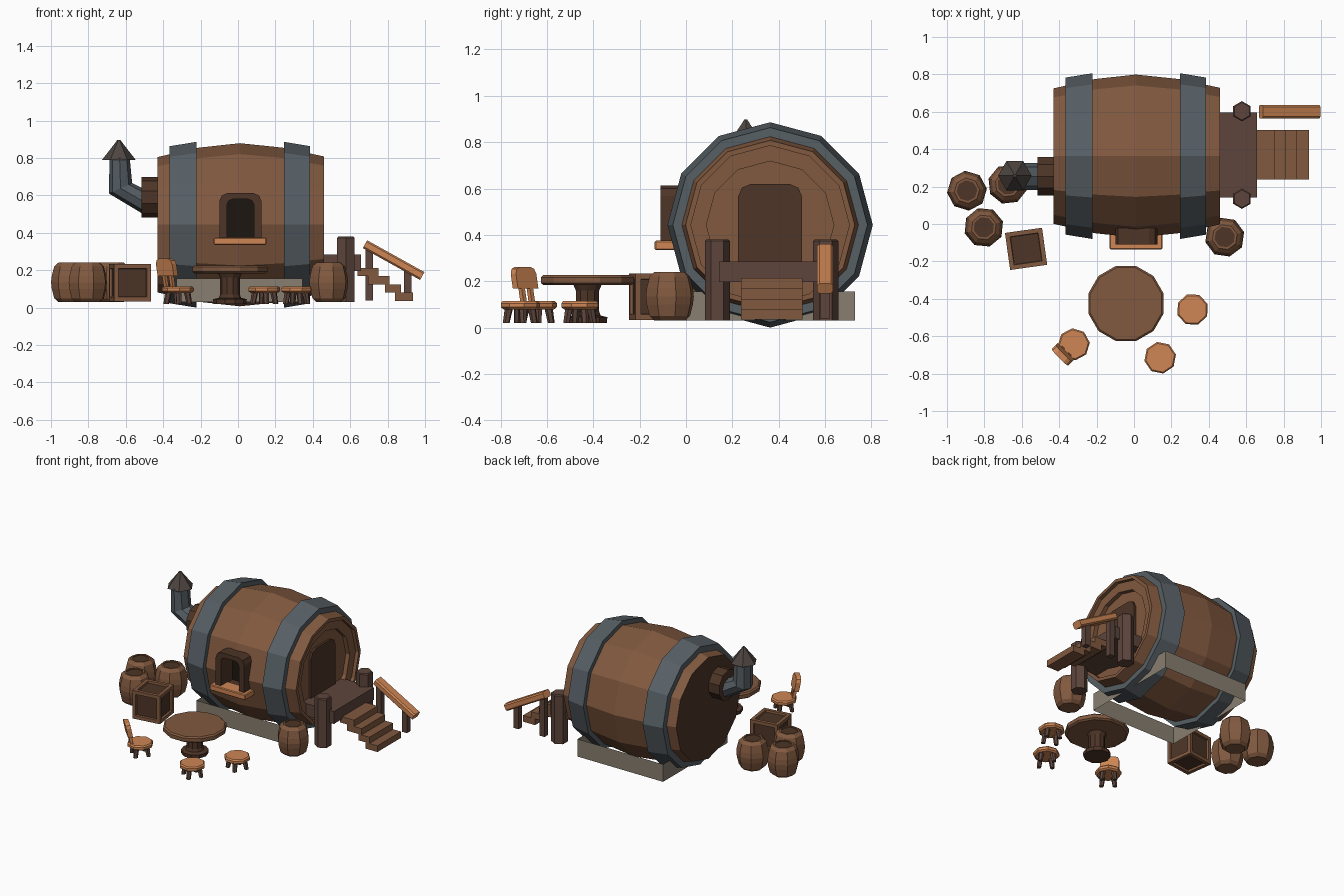
import bpy, bmesh, math
from mathutils import Vector, Matrix

if "Cube" in bpy.data.objects:
    bpy.data.objects.remove(bpy.data.objects["Cube"])


def mat(name, r, g, b):
    m = bpy.data.materials.new(name)
    m.diffuse_color = (r, g, b, 1)
    m.use_nodes = True
    m.node_tree.nodes["Principled BSDF"].inputs["Base Color"].default_value = m.diffuse_color
    return m


WOOD = mat("wood", .22, .10, .05)
DARK = mat("dark_wood", .075, .035, .02)
PLANK = mat("plank_wood", .11, .06, .045)
LIGHT = mat("light_wood", .62, .24, .09)
IRON = mat("iron", .095, .115, .13)
CAP = mat("sooty_metal", .075, .06, .052)
STONE = mat("stone", .25, .21, .16)
BLACK = mat("shadow", .012, .008, .005)


def finish(name, bm, *mats):
    bmesh.ops.remove_doubles(bm, verts=bm.verts, dist=1e-5)
    bmesh.ops.recalc_face_normals(bm, faces=bm.faces)
    me = bpy.data.meshes.new(name)
    bm.to_mesh(me)
    bm.free()
    for m in mats:
        me.materials.append(m)
    ob = bpy.data.objects.new(name, me)
    bpy.context.collection.objects.link(ob)
    return ob


def skin(name, rings, *mats, caps=True, wrap=False):
    """Join successive closed rings of points; the first cap may use a second material."""
    bm = bmesh.new()
    vs = [[bm.verts.new(p) for p in r] for r in rings]
    n = len(rings[0])
    pairs = list(zip(vs, vs[1:])) + ([(vs[-1], vs[0])] if wrap else [])
    for a, b in pairs:
        for i in range(n):
            j = (i + 1) % n
            bm.faces.new((a[i], a[j], b[j], b[i]))
    if caps and not wrap:
        bm.faces.new(vs[0]).material_index = len(mats) - 1
        bm.faces.new(vs[-1])
    return finish(name, bm, *mats)


def lathe(name, prof, n, loc, *mats, axis='z', turn=0.0, **kw):
    """Profile of (radius, height) revolved around z or x."""
    rings = []
    for r, h in prof:
        ring = []
        for i in range(n):
            a = turn + math.tau * i / n
            c, s = r * math.cos(a), r * math.sin(a)
            ring.append(Vector(loc) + Vector((h, c, s) if axis == 'x' else (c, s, h)))
        rings.append(ring)
    return skin(name, rings, *mats, **kw)


def box(name, lo, hi, m, bevel=0.0):
    bm = bmesh.new()
    lo, hi = Vector(lo), Vector(hi)
    bmesh.ops.create_cube(bm, size=1, matrix=Matrix.Translation((lo + hi) / 2) @ Matrix.Diagonal((*(hi - lo), 1)))
    if bevel:
        bmesh.ops.bevel(bm, geom=bm.edges[:], offset=bevel, segments=1, affect='EDGES')
    return finish(name, bm, m)


def arch(w, z0, z1, c):
    """Half-width w, softly rounded upper corners of size c."""
    right = [(w, z0), (w, z1 - c), (w - .3 * c, z1 - .3 * c), (w - c, z1)]
    return right + [(-u, z) for u, z in reversed(right)]


# Great barrel on its side, with a stepped front and a plain back
C = (0, .363, .443)
body = lathe("house_barrel", [(.362, -.43), (.412, -.21), (.436, .01), (.412, .24), (.365, .46), (.342, .46),
             (.342, .435), (.275, .435), (.275, .405)], 12, C, WOOD, DARK, axis='x')
for side, x0, r0, x1, r1 in (("left", -.365, .42, -.222, .443), ("right", .385, .42, .247, .443)):
    lathe(side + "_hoop", [(r0, x0), (r1, x1), (.385, x1), (.36, x0)], 12, C, IRON, axis='x', wrap=True)

# Window: pocket cut in the barrel, arched frame, dark back and sill
cut = box("window_cutter", (-.08, -.3, .36), (.105, .03, .58), DARK)
mod = body.modifiers.new("window", 'BOOLEAN')
mod.operation = 'DIFFERENCE'
mod.object = cut
bpy.context.view_layer.objects.active = body
bpy.ops.object.modifier_apply(modifier="window")
bpy.data.objects.remove(cut)


def wring(pts, y):
    return [(.013 + u, y, z) for u, z in pts]


outer, inner = arch(.113, .35, .613, .045), arch(.072, .37, .58, .03)
skin("window_frame", [wring(outer, .04), wring(outer, -.11), wring(inner, -.11), wring(inner, .04)],
     DARK, wrap=True)
skin("window_pane", [wring(inner, .02), wring(inner, .03)], BLACK)
box("window_sill", (-.13, -.135, .335), (.152, -.03, .375), LIGHT, .005)

# Door
door = arch(.138, .24, .62, .055)
skin("door", [[(x, .363 + u, z) for u, z in door] for x in (.39, .42)], DARK)

# Open stone foundation around the barrel
skin("foundation", [[(x, y, z) for x, y in ((-.33, .003), (.345, .003), (.345, .73), (-.33, .73))]
     for z in (.03, .155)], STONE, caps=False)

# Chimney: collar, elbow pipe and pointed cap
lathe("chimney_collar", [(.108, -.515), (.108, -.42)], 10, (0, .255, .59), DARK, axis='x', turn=math.pi / 2)
pipe = []
for x, z, vx, vz in ((-.47, .56, 0, .068), (-.515, .573, 0, .068), (-.628, .638, .062, .028), (-.633, .80, .054, 0)):
    pipe.append([(x + vx * math.cos(a), .255 + .072 * math.sin(a), z + vz * math.cos(a))
                 for a in (math.tau * i / 8 for i in range(8))])
skin("chimney_pipe", pipe, IRON)
lathe("chimney_cap", [(.09, .79), (.02, .88), (.008, .897)], 6, (-.637, .258, 0), CAP)

# Porch platform, posts and stairs
box("porch_platform", (.40, .143, .197), (.657, .595, .285), PLANK)
for nm, y in (("front", .135), ("back", .603)):
    lathe(nm + "_porch_post", [(.054, .03), (.054, .373), (.047, .38)], 6, (.577, y, 0), PLANK, turn=math.pi / 6)
for i, (x0, x1) in enumerate(((.64, .75), (.695, .81), (.785, .872), (.84, .935))):
    z = .213 - .0445 * i
    box(f"step_{i + 1}", (x0, .237, z - .0445), (x1, .503, z), WOOD)

# Sloping hand rail and its posts
section = [(-.035, -.015), (-.025, -.024), (.025, -.024), (.035, -.015),
           (.035, .015), (.025, .024), (-.025, .024), (-.035, .015)]
d = Vector((.31, 0, -.172)).normalized()
up = Vector((-d.z, 0, d.x))
skin("hand_rail", [[p + Vector((0, u, 0)) + up * v for u, v in section]
     for p in (Vector((.679, .60, .339)), Vector((.985, .60, .169)))], LIGHT)
for i, (x, top) in enumerate(((.703, .325), (.908, .21))):
    box(f"rail_post_{i + 1}", (x - .02, .58, .037), (x + .02, .62, top), PLANK)

# Round table
T = (-.043, -.425, 0)
lathe("table_top", [(.195, .183), (.208, .192), (.208, .217), (.198, .226)], 12, T, WOOD, turn=math.pi / 12)
lathe("table_leg", [(.088, .02), (.09, .045), (.06, .052), (.053, .07), (.053, .16), (.065, .187)], 10, T, DARK)


# Stools: octagonal seat on four splayed legs
def stool(name, x, y, turn):
    lathe(name + "_seat", [(.074, .079), (.086, .088), (.086, .105), (.078, .114)], 8, (x, y, 0), LIGHT, turn=turn)
    for k in range(4):
        a = turn + k * math.pi / 2
        rings = []
        for rad, z, s in ((.062, .02, .015), (.05, .085, .018)):
            cx, cy = x + rad * math.cos(a), y + rad * math.sin(a)
            rings.append([(cx + s * math.cos(b), cy + s * math.sin(b), z)
                          for b in (a + math.tau * i / 6 for i in range(6))])
        skin(f"{name}_leg_{k + 1}", rings, PLANK)


stool("right_stool", .313, -.457, .35)
stool("front_stool", .14, -.715, .2)
stool("chair", -.322, -.643, .1)

# Chair back leaning outward on two spindles
along, away = Vector((.70, -.71, 0)), Vector((-.71, -.70, 0))
mid = Vector((-.375, -.692, 0))
back = arch(.062, .168, .262, .03)
skin("chair_back", [[mid + along * u + away * (t + (z - .168) * .2) + Vector((0, 0, z)) for u, z in back]
     for t in (-.016, .016)], LIGHT)
for i, u in enumerate((-.025, .025)):
    skin(f"chair_spindle_{i + 1}", [[mid + along * (u + .01 * p) + away * (q * .01 + o) + Vector((0, 0, z))
         for p, q in ((-1, -1), (1, -1), (1, 1), (-1, 1))] for z, o in ((.10, -.015), (.175, 0))], LIGHT)

# Small kegs
keg = [(.068, .03), (.09, .05), (.103, .10), (.107, .135), (.103, .17), (.09, .22), (.068, .24), (.056, .24), (.056, .231)]
for i, (x, y, t) in enumerate(((-.893, .178, .1), (-.675, .212, .5), (-.803, -.018, .3), (.485, -.07, .25))):
    lathe(f"keg_{i + 1}", keg, 8, (x, y, 0), WOOD, turn=t)
    lathe(f"keg_lid_{i + 1}", [(.056, .225), (.056, .233)], 8, (x, y, 0), DARK, turn=t)

# Crate with sunken panels
bm = bmesh.new()
bmesh.ops.create_cube(bm, size=.2, matrix=Matrix.Translation((-.577, -.133, .133)) @ Matrix.Rotation(.14, 4, 'Z'))
panels = bm.faces[:]
bmesh.ops.inset_individual(bm, faces=panels, thickness=.034, depth=0)
bmesh.ops.inset_individual(bm, faces=panels, thickness=.003, depth=-.014)
for f in panels:
    f.material_index = 1
finish("crate", bm, WOOD, DARK)
